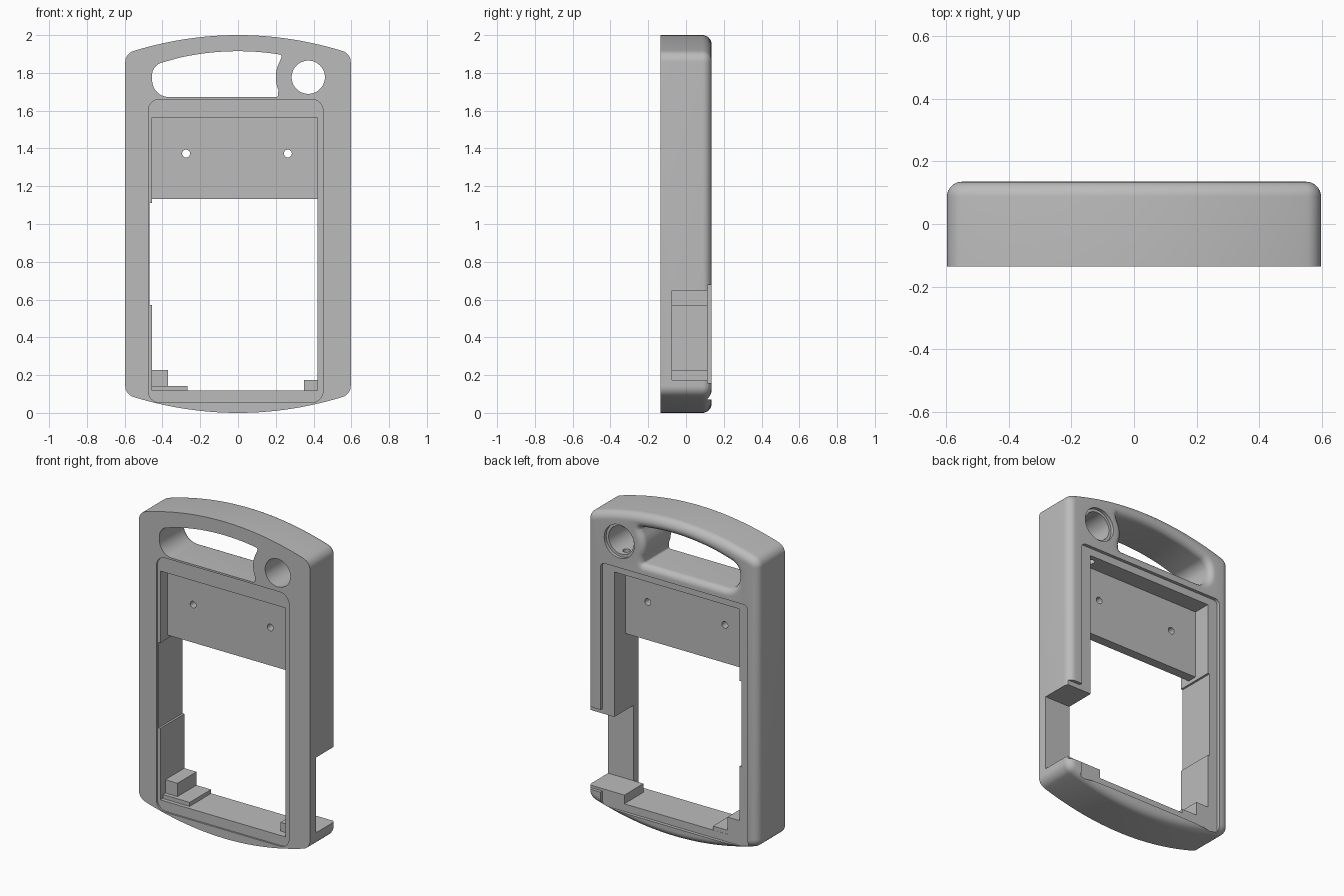
import bpy, bmesh, math
from mathutils import Vector

if "Cube" in bpy.data.objects:
    bpy.data.objects.remove(bpy.data.objects["Cube"])

grey = bpy.data.materials.new("plain_grey")
grey.use_nodes = True
COLOUR = (0.5, 0.5, 0.5, 1)
grey.diffuse_color = COLOUR
grey.node_tree.nodes["Principled BSDF"].inputs["Base Color"].default_value = COLOUR

FRONT, BACK = -0.135, 0.135
RECESS = 0.115


def rounded(corners, steps=8):
    """Closed (x, z) outline; each corner is (x, z, fillet radius)."""
    out = []
    for i, (x, z, r) in enumerate(corners):
        p = Vector((x, z))
        if r == 0:
            out.append(p)
            continue
        a = (Vector(corners[i - 1][:2]) - p).normalized()
        b = (Vector(corners[(i + 1) % len(corners)][:2]) - p).normalized()
        half = a.angle(b) / 2
        centre = p + (a + b).normalized() * r / math.sin(half)
        start = p + a * r / math.tan(half) - centre
        end = p + b * r / math.tan(half) - centre
        sweep = start.angle(end)
        for k in range(steps + 1):
            t = k / steps
            v = (start * math.sin((1 - t) * sweep) + end * math.sin(t * sweep)) / math.sin(sweep)
            out.append(centre + v)
    return out


def rect(x0, x1, z0, z1, r=0):
    return rounded([(x0, z0, r), (x1, z0, r), (x1, z1, r), (x0, z1, r)])


def circle(x, z, r, n=48):
    return [Vector((x + r * math.cos(2 * math.pi * i / n),
                    z + r * math.sin(2 * math.pi * i / n))) for i in range(n)]


def offset(loop, d):
    """Move a counter-clockwise outline outwards by d."""
    out = []
    for i, p in enumerate(loop):
        e1 = (p - loop[i - 1]).normalized()
        e2 = (loop[(i + 1) % len(loop)] - p).normalized()
        n1, n2 = Vector((e1.y, -e1.x)), Vector((e2.y, -e2.x))
        out.append(p + (n1 + n2) * d / (1 + n1.dot(n2)))
    return out


def loft(name, loop, sections):
    """Solid through copies of the outline, each section being (y, offset)."""
    bm = bmesh.new()
    rings = [[bm.verts.new((p.x, y, p.y)) for p in offset(loop, d)] for y, d in sections]
    for r1, r2 in zip(rings, rings[1:]):
        for i in range(len(loop)):
            bm.faces.new((r1[i - 1], r1[i], r2[i], r2[i - 1]))
    bm.faces.new(rings[0])
    bm.faces.new(rings[-1])
    bmesh.ops.recalc_face_normals(bm, faces=bm.faces)
    mesh = bpy.data.meshes.new(name)
    bm.to_mesh(mesh)
    bm.free()
    mesh.materials.append(grey)
    obj = bpy.data.objects.new(name, mesh)
    bpy.context.collection.objects.link(obj)
    return obj


def cut(target, loop, sections):
    cutter = loft("cutter", loop, sections)
    cut_with(target, cutter)


def cut_with(target, cutter):
    cutter.hide_render = True
    mod = target.modifiers.new("cut", 'BOOLEAN')
    mod.operation, mod.solver, mod.object = 'DIFFERENCE', 'EXACT', cutter
    bpy.context.view_layer.objects.active = target
    bpy.ops.object.modifier_apply(modifier=mod.name)
    bpy.data.objects.remove(cutter)


def fillet(r, sign, steps=8):
    """Sections of a quarter-round towards the back face."""
    angles = [math.pi / 2 * k / steps for k in range(steps + 1)]
    return [(BACK - r + r * math.sin(a), sign * r * (1 - math.cos(a))) for a in angles]


# Body: bowed top and bottom, rounded back edge
def bow(x):
    return 2 - x * x / 3.64


xs = [0.53 - 1.06 * k / 32 for k in range(33)]
W = 0.597
top = [(W, bow(W), 0.06)] + [(x, bow(x), 0) for x in xs] + [(-W, bow(W), 0.06)]
bottom = [(-x, 2 - z, r) for x, z, r in top]
body = loft("body", rounded(top + bottom), [(FRONT, 0)] + fillet(0.048, -1))

# Handle window with a rounded back rim
hx, hz = 0.372, 1.777
arc = [math.radians(146 + 62 * k / 12) for k in range(13)]
side = [(hx + 0.172 * math.cos(a), hz + 0.172 * math.sin(a), 0) for a in reversed(arc)]
roof = [(x, 1.915 - x * x * 0.36, 0) for x in [0.19 - 0.05 * k for k in range(11)]]
window = rounded([(-0.455, 1.672, 0.09), (0.212, 1.672, 0.012)] + side[1:-1]
                 + [(0.235, 1.895, 0.012)] + roof + [(-0.455, 1.84, 0.07)])
cut(body, window, [(-0.2, 0)] + fillet(0.04, 1) + [(0.2, 0.04)])

# Round hole with a counterbore at the back
cut(body, circle(hx, hz, 0.088), [(-0.2, 0), (0.2, 0)])
cut(body, circle(hx, hz, 0.105), [(RECESS, 0), (0.2, 0)])

# Shallow recesses, main opening, left wall relief
cut(body, rect(-0.475, 0.45, 0.055, 1.66, 0.06), [(-0.2, 0), (-0.124, 0)])
cut(body, rect(-0.525, 0.503, 0.07, 1.61, 0.03), [(RECESS, 0), (0.2, 0)])
cut(body, rect(-0.455, 0.42, 0.118, 1.563), [(-0.2, 0), (0.2, 0)])
cut(body, rect(-0.468, -0.4, 0.57, 1.11), [(-0.2, 0), (0.2, 0)])

# Side notch, slightly wider through the back lip
cut(body, rect(0.4, 0.7, 0.173, 0.648), [(-0.075, 0), (0.2, 0)])
cut(body, rect(0.4, 0.7, 0.158, 0.678), [(RECESS, 0), (0.2, 0)])

# Small passage from the round hole down to the opening
bpy.ops.mesh.primitive_cylinder_add(vertices=24, radius=0.022, depth=0.25,
                                    location=(hx, 0.06, 1.62))
cut_with(body, bpy.context.object)

# Cross plate with two screw holes
plate = loft("cross_plate", rect(-0.462, 0.428, 1.133, 1.57), [(-0.055, 0), (0.005, 0)])
for x in (-0.275, 0.264):
    cut(plate, circle(x, 1.373, 0.021, 24), [(-0.2, 0), (0.2, 0)])

# Support blocks on the opening floor
blocks = [
    loft("tall_block", rect(-0.46, -0.37, 0.11, 0.227), [(-0.075, 0), (RECESS, 0)]),
    loft("low_step", rect(-0.459, -0.268, 0.109, 0.143), [(-0.1, 0), (0.114, 0)]),
    loft("notch_block", rect(0.35, 0.425, 0.11, 0.173), [(-0.075, 0), (RECESS, 0)]),
]

# Smooth curved faces, sharp corners
for obj in [body, plate] + blocks:
    bpy.ops.object.select_all(action='DESELECT')
    obj.select_set(True)
    bpy.context.view_layer.objects.active = obj
    bpy.ops.object.shade_smooth_by_angle(angle=math.radians(30))
